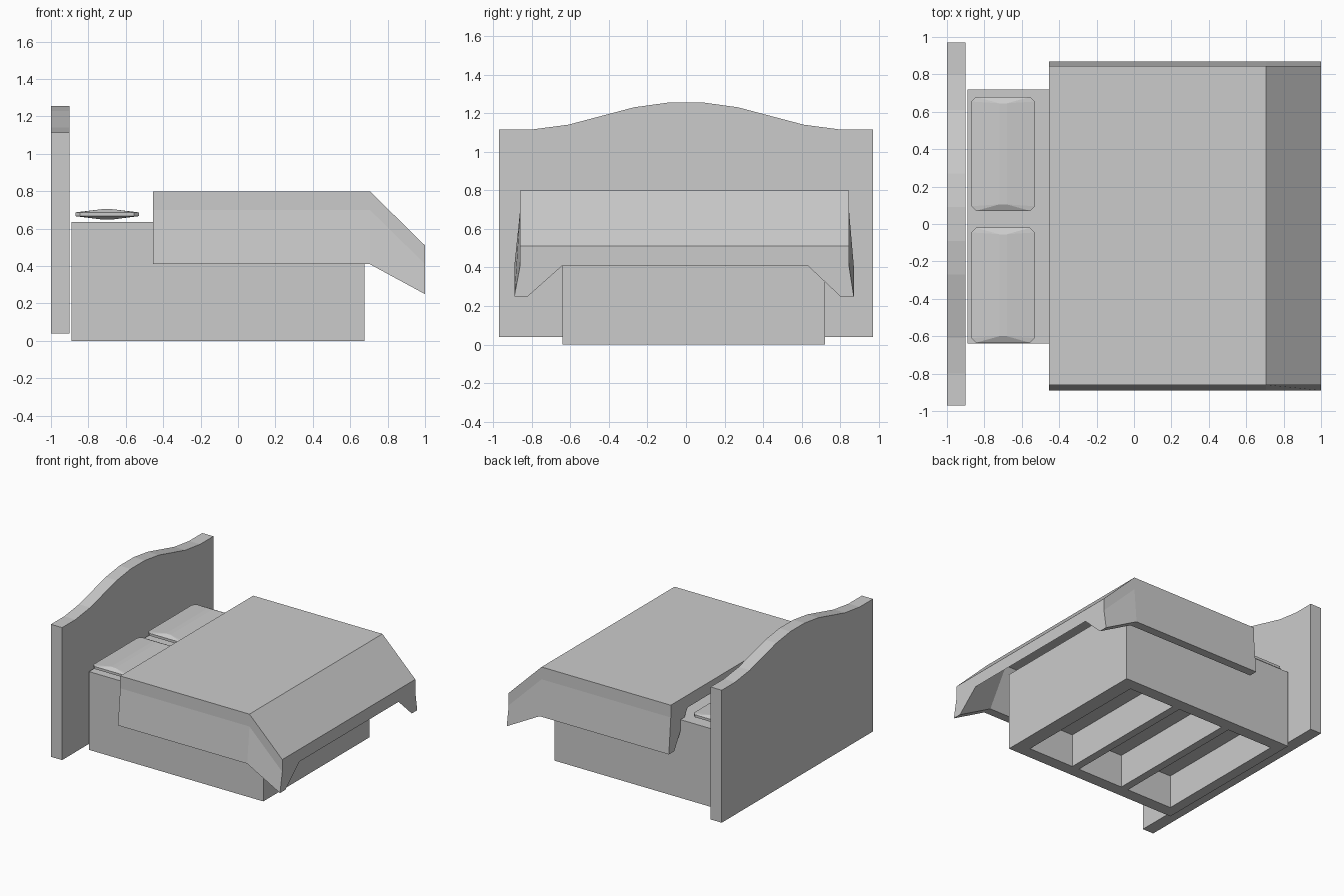
import bpy, bmesh

if "Cube" in bpy.data.objects:
    bpy.data.objects.remove(bpy.data.objects["Cube"])


def finish(bm, name):
    bmesh.ops.recalc_face_normals(bm, faces=bm.faces)
    mesh = bpy.data.meshes.new(name)
    bm.to_mesh(mesh)
    bm.free()
    obj = bpy.data.objects.new(name, mesh)
    bpy.context.collection.objects.link(obj)
    return obj


def loft(name, rings):
    """Skin matching closed rings and cap both ends."""
    bm = bmesh.new()
    loops = [[bm.verts.new(p) for p in ring] for ring in rings]
    n = len(loops[0])
    for a, b in zip(loops, loops[1:]):
        for i in range(n):
            j = (i + 1) % n
            bm.faces.new((a[i], a[j], b[j], b[i]))
    bm.faces.new(loops[0])
    bm.faces.new(loops[-1])
    return finish(bm, name)


def box(name, x0, x1, y0, y1, z0, z1):
    ring = [(x0, y0), (x1, y0), (x1, y1), (x0, y1)]
    return loft(name, [[(x, y, z) for x, y in ring] for z in (z0, z1)])


# Headboard: curved symmetrical top edge
half = [(0.09, 1.255), (0.27, 1.23), (0.61, 1.14), (0.80, 1.115), (0.97, 1.115), (0.97, 0.04)]
outline = half + [(-y, z) for y, z in reversed(half)]
loft("headboard", [[(x, y, z) for y, z in outline] for x in (-1.0, -0.9)])

# Base with three recesses underneath
base = box("bed_base", -0.89, 0.675, -0.64, 0.72, 0.0, 0.635)
for i in range(3):
    x1 = 0.555 - 0.475 * i
    cutter = box("recess_cutter", x1 - 0.41, x1, -0.54, 0.62, -0.1, 0.27)
    cutter.hide_render = True
    mod = base.modifiers.new("recess", 'BOOLEAN')
    mod.operation = 'DIFFERENCE'
    mod.solver = 'EXACT'
    mod.object = cutter
    bpy.context.view_layer.objects.active = base
    bpy.ops.object.modifier_apply(modifier=mod.name)
    bpy.data.objects.remove(cutter)

# Blanket: slab with flared side skirts, sloping down at the foot
section = [(-0.86, 0), (-0.86, 1), (-0.89, 2), (-0.82, 2), (-0.64, 1),
           (0.63, 1), (0.80, 2), (0.87, 2), (0.845, 1), (0.845, 0)]
stations = [(-0.455, (0.80, 0.70, 0.41)), (0.705, (0.80, 0.70, 0.41)), (1.0, (0.51, 0.41, 0.25))]
loft("blanket", [[(x, y, levels[k]) for y, k in section] for x, levels in stations])


# Pillows: chamfered rim with a raised ridge above and below
def pillow(name, y0, y1):
    x0, x1, c = -0.87, -0.53, 0.025
    rim = [(x0 + c, y0), (x1 - c, y0), (x1, y0 + c), (x1, y1 - c),
           (x1 - c, y1), (x0 + c, y1), (x0, y1 - c), (x0, y0 + c)]
    ridge = [(-0.72, y0 + 0.035), (-0.68, y0 + 0.035), (-0.68, y1 - 0.035), (-0.72, y1 - 0.035)]
    bm = bmesh.new()
    for pts, zs in ((rim, (0.667, 0.687)), (ridge, (0.648, 0.705))):
        for z in zs:
            for x, y in pts:
                bm.verts.new((x, y, z))
    bmesh.ops.convex_hull(bm, input=bm.verts)
    finish(bm, name)


pillow("pillow_front", -0.635, -0.02)
pillow("pillow_back", 0.07, 0.68)
